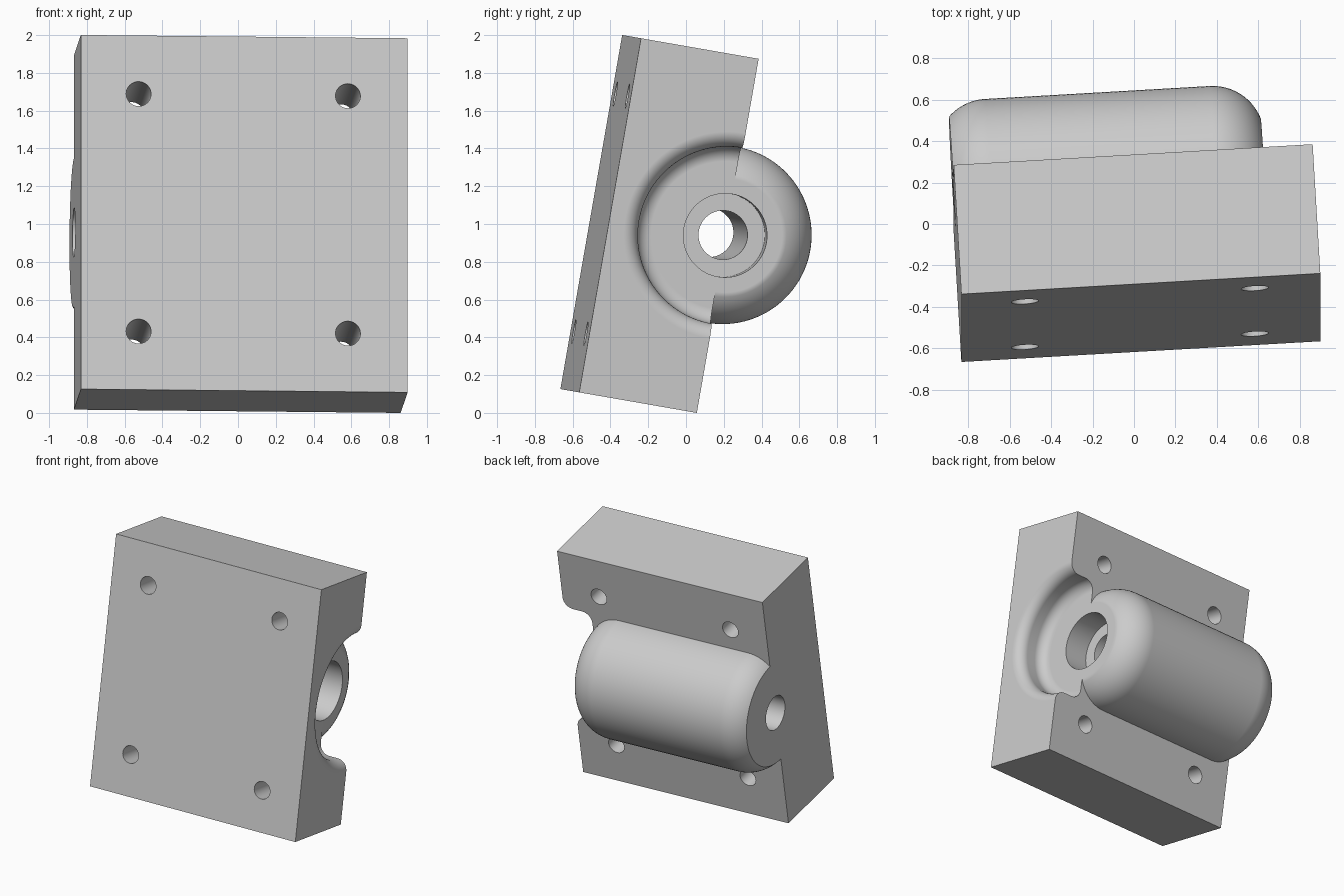
import bpy, bmesh
from math import sin, cos, pi, sqrt, asin, radians
from mathutils import Matrix, Vector

if "Cube" in bpy.data.objects:
    bpy.data.objects.remove(bpy.data.objects["Cube"])

# Block size, and the barrel axis that lies in its rear face
W, D, H = 1.733, 0.633, 1.903
AXIS_Y, AXIS_Z = D, H / 2
FLOOR = 1.50           # recess floor along the width
BARREL_R = 0.472
BORE_R = 0.13

grey = bpy.data.materials.new("light grey")
grey.use_nodes = True
grey.diffuse_color = (0.6, 0.6, 0.6, 1)
grey.node_tree.nodes["Principled BSDF"].inputs["Base Color"].default_value = (0.6, 0.6, 0.6, 1)


def make_object(name, bm):
    bmesh.ops.recalc_face_normals(bm, faces=bm.faces[:])
    mesh = bpy.data.meshes.new(name)
    bm.to_mesh(mesh)
    bm.free()
    mesh.materials.append(grey)
    obj = bpy.data.objects.new(name, mesh)
    bpy.context.collection.objects.link(obj)
    return obj


def lathe(name, profile, steps=96):
    """Closed solid turned about the barrel axis from (x, radius) points."""
    bm = bmesh.new()
    rings = []
    for x, r in profile:
        rings.append([bm.verts.new((x, AXIS_Y + r * cos(2 * pi * (i + 0.5) / steps),
                                    AXIS_Z + r * sin(2 * pi * (i + 0.5) / steps)))
                      for i in range(steps)])
    for a, b in zip(rings, rings[1:]):
        for i in range(steps):
            j = (i + 1) % steps
            bm.faces.new((a[i], a[j], b[j], b[i]))
    bm.faces.new(rings[0])
    bm.faces.new(rings[-1])
    return make_object(name, bm)


def arc(cx, cr, radius, start, end, n=12):
    return [(cx + radius * cos(start + (end - start) * i / n),
             cr + radius * sin(start + (end - start) * i / n)) for i in range(n + 1)]


def combine(target, tool, operation):
    mod = target.modifiers.new(operation.title(), 'BOOLEAN')
    mod.object, mod.operation, mod.solver = tool, operation, 'EXACT'
    bpy.context.view_layer.objects.active = target
    bpy.ops.object.modifier_apply(modifier=mod.name)
    bpy.data.objects.remove(tool)


# Mounting block
bm = bmesh.new()
bmesh.ops.create_cube(bm, size=1, matrix=Matrix.Translation((W / 2, D / 2, H / 2))
                      @ Matrix.Diagonal((W, D, H, 1)))
body = make_object("bearing_block", bm)

# Round recess with a filleted floor and a flared rim
F = 0.08
recess = ([(FLOOR, 0.395)]
          + arc(FLOOR + F, BARREL_R - F, F, pi, pi / 2)
          + arc(W - F, BARREL_R + F, F, -pi / 2, 0)
          + [(W + 0.1, BARREL_R + F)])
combine(body, lathe("recess_cutter", recess[1:]), 'DIFFERENCE')

# Barrel with truncated domes at both ends
R = 0.25
drop_near, drop_far = 0.075, 0.17
a_near = asin(1 - drop_near / R)
a_far = asin(1 - drop_far / R)
barrel = (arc(R * cos(a_near), BARREL_R - R, R, pi - a_near, pi / 2)
          + arc(FLOOR - R * cos(a_far), BARREL_R - R, R, pi / 2, a_far))
combine(body, lathe("barrel", barrel), 'UNION')

# Stepped bore through the barrel
step = FLOOR - 0.2
bore = [(-0.1, BORE_R), (step, BORE_R), (step, 0.222), (W, 0.222)]
combine(body, lathe("bore_cutter", bore, 64), 'DIFFERENCE')

# Four mounting holes through the block
bm = bmesh.new()
for sx in (-1, 1):
    for sz in (-1, 1):
        place = Matrix.Translation((W / 2 + sx * 0.555 - 0.005, D / 2, H / 2 + sz * 0.638))
        bmesh.ops.create_cone(bm, cap_ends=True, segments=40, radius1=0.066, radius2=0.066,
                              depth=D + 0.2, matrix=place @ Matrix.Rotation(pi / 2, 4, 'X'))
combine(body, make_object("hole_cutter", bm), 'DIFFERENCE')

# Smooth curved walls, crisp machined edges
bpy.ops.object.select_all(action='DESELECT')
body.select_set(True)
bpy.context.view_layer.objects.active = body
bpy.ops.object.shade_smooth_by_angle(angle=radians(25))
weighted = body.modifiers.new("Weighted Normals", 'WEIGHTED_NORMAL')
weighted.keep_sharp = True

# Lean the whole part back and turn it slightly
body.matrix_world = (Matrix.Translation((-0.832, -0.665, 0.126))
                     @ Matrix.Rotation(radians(-9.9), 4, 'X')
                     @ Matrix.Rotation(radians(3.35), 4, 'Z'))
